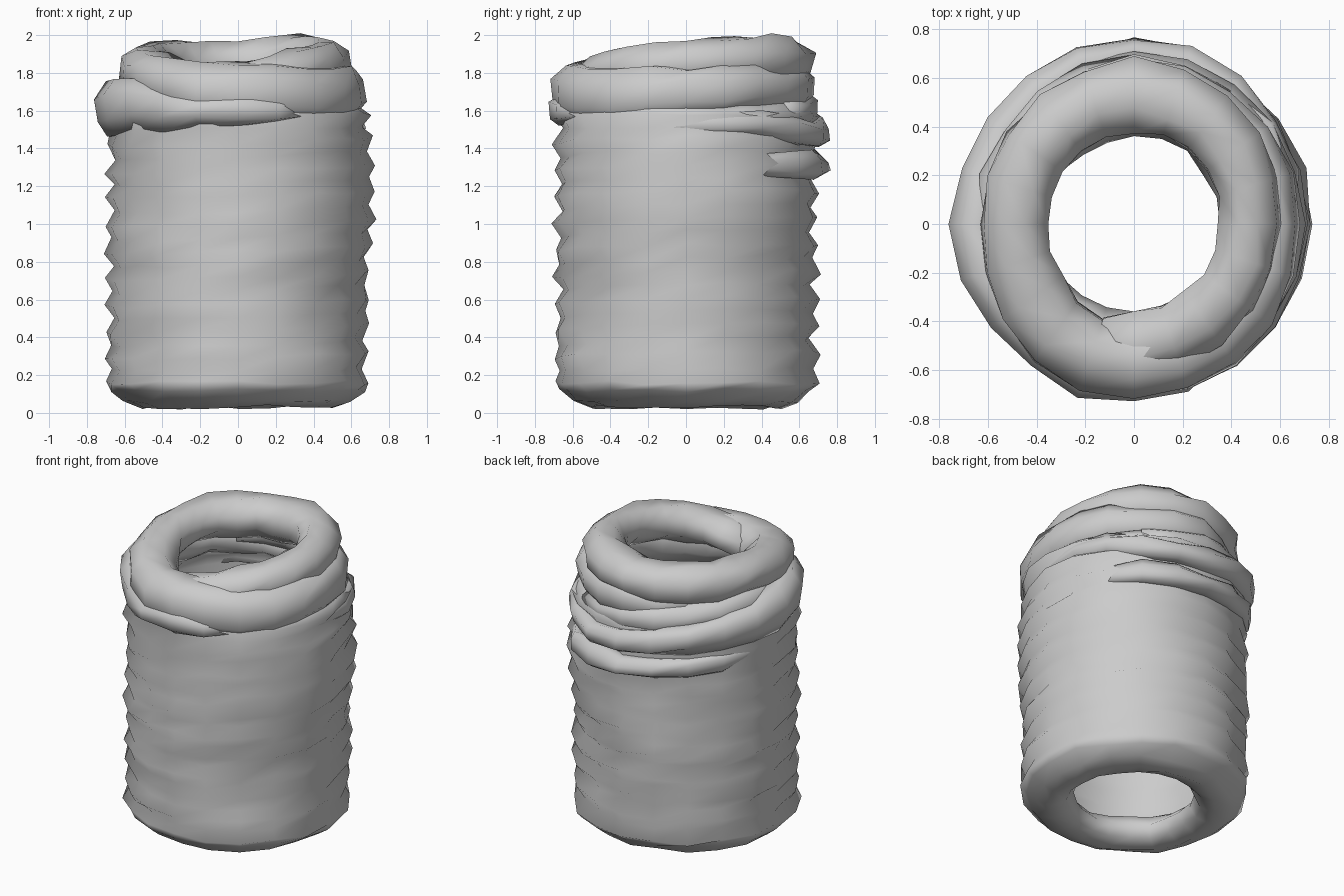
import bpy, bmesh, math, random

if "Cube" in bpy.data.objects:
    bpy.data.objects.remove(bpy.data.objects["Cube"])
random.seed(4)
TAU = 2 * math.pi


def jit(a):
    return random.uniform(-a, a)


def lerp(keys, t):
    """Interpolate rows of (t, a, b, ...) at t."""
    for k0, k1 in zip(keys, keys[1:]):
        if t <= k1[0]:
            f = max(0, (t - k0[0]) / (k1[0] - k0[0]))
            return [a + (b - a) * f for a, b in zip(k0[1:], k1[1:])]
    return list(keys[-1][1:])


def finish(name, bm):
    bmesh.ops.recalc_face_normals(bm, faces=bm.faces)
    mesh = bpy.data.meshes.new(name)
    bm.to_mesh(mesh)
    bm.free()
    ob = bpy.data.objects.new(name, mesh)
    bpy.context.collection.objects.link(ob)
    for p in mesh.polygons:
        p.use_smooth = True
    return ob


def skin(bm, rings, closed):
    """Bridge consecutive closed loops of vertices."""
    n = len(rings[0])
    for r0, r1 in zip(rings, rings[1:] + rings[:1] if closed else rings[1:]):
        for j in range(n):
            bm.faces.new((r0[j], r0[(j + 1) % n], r1[(j + 1) % n], r1[j]))


def wound_body(sides=20):
    # bottom roll, ridged outer wall, top, then a recessed ridged inner wall
    prof = [(0.36, 0.13), (0.41, 0.06), (0.51, 0.03), (0.60, 0.06), (0.66, 0.12)]
    n = 20
    for i in range(n + 1):
        prof.append((0.70 if i % 2 == 0 else 0.66, 0.16 + i * (1.42 / n)))
    prof += [(0.62, 1.64), (0.54, 1.62)]
    for i in range(18):
        prof.append((0.60 if i % 2 else 0.56, 1.55 - i * 0.075))
    prof += [(0.50, 0.24), (0.41, 0.20)]
    bm = bmesh.new()
    rings = []
    for r, z in prof:
        ring = []
        for j in range(sides):
            a = TAU * j / sides
            # the wall leans out on the right, around mid height
            bulge = 0.04 * max(0, math.cos(a - 0.2)) * math.exp(-((z - 1.1) / 0.25) ** 2)
            drift = 0.025 * math.sin(a + 1) if 0.25 < z < 1.5 else 0
            rr = r + bulge + jit(0.014)
            ring.append(bm.verts.new((rr * math.cos(a), rr * math.sin(a),
                                      z + drift + jit(0.012))))
        rings.append(ring)
    skin(bm, rings, True)
    return finish("wound_body", bm)


def strand(name, keys, sides=8, step=18, rough=0.016):
    """Rope strand; keys are (angle, ring radius, z, half width, half height)."""
    bm = bmesh.new()
    rings = []
    t = keys[0][0]
    while t <= keys[-1][0]:
        R, z, w, h = lerp(keys, t)
        a = math.radians(t)
        ring = []
        for j in range(sides):
            b = TAU * (j + 0.5) / sides
            rr = R + w * math.cos(b) * 1.05 + jit(rough)
            ring.append(bm.verts.new((rr * math.cos(a), rr * math.sin(a),
                                      z + h * math.sin(b) * 1.05 + jit(rough))))
        rings.append(ring)
        t += step
    skin(bm, rings, False)
    for r in (rings[0], rings[-1]):
        bm.faces.new(r)
    return finish(name, bm)


wound_body()

# rim loop, which drops into the wide front band and sinks in behind
strand("rim_strand", [
    (-108, 0.51, 1.71, 0.11, 0.09), (-90, 0.50, 1.74, 0.13, 0.11),
    (-54, 0.48, 1.80, 0.13, 0.13), (0, 0.475, 1.86, 0.12, 0.12),
    (54, 0.51, 1.87, 0.14, 0.13), (90, 0.53, 1.84, 0.15, 0.13),
    (180, 0.49, 1.83, 0.13, 0.12), (216, 0.52, 1.77, 0.15, 0.14),
    (252, 0.56, 1.69, 0.15, 0.17), (288, 0.57, 1.68, 0.15, 0.17),
    (324, 0.57, 1.67, 0.13, 0.16), (360, 0.57, 1.70, 0.11, 0.13),
    (450, 0.58, 1.72, 0.10, 0.11), (486, 0.55, 1.70, 0.07, 0.08)])

# second loop, bulging at the left and low at the back, fading into the front band
strand("shoulder_strand", [
    (-18, 0.58, 1.54, 0.07, 0.06), (36, 0.65, 1.52, 0.08, 0.07),
    (72, 0.69, 1.48, 0.08, 0.07), (99, 0.68, 1.49, 0.08, 0.08),
    (135, 0.66, 1.55, 0.09, 0.10), (180, 0.64, 1.61, 0.11, 0.14),
    (225, 0.61, 1.63, 0.11, 0.14), (252, 0.62, 1.60, 0.12, 0.09),
    (288, 0.60, 1.60, 0.12, 0.07), (306, 0.59, 1.60, 0.08, 0.05)])

# inner back turn filling the dip under the rim
strand("back_filler", [
    (54, 0.60, 1.60, 0.07, 0.08), (90, 0.61, 1.61, 0.08, 0.09),
    (180, 0.56, 1.68, 0.09, 0.10), (234, 0.54, 1.68, 0.07, 0.08)])

# loose turn across the back
strand("back_strand", [
    (18, 0.62, 1.34, 0.04, 0.05), (54, 0.68, 1.31, 0.07, 0.07),
    (90, 0.69, 1.31, 0.07, 0.07), (144, 0.65, 1.36, 0.06, 0.07),
    (180, 0.61, 1.42, 0.04, 0.05)])
